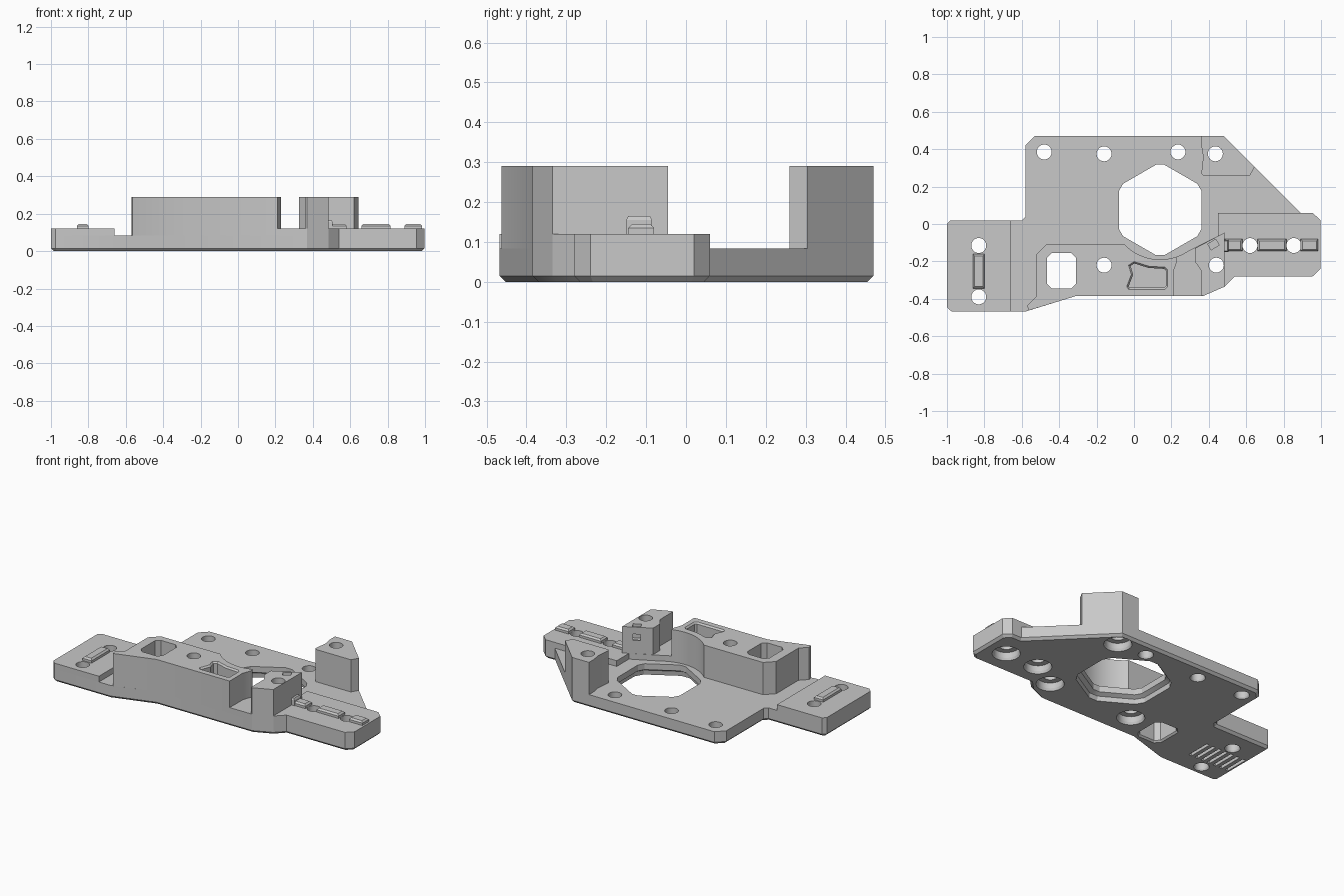
import bpy, bmesh, math
from mathutils import Vector

if "Cube" in bpy.data.objects:
    bpy.data.objects.remove(bpy.data.objects["Cube"], do_unlink=True)

grey = bpy.data.materials.new("plain_grey")
grey.use_nodes = True
tone = (0.58, 0.58, 0.58, 1)
grey.diffuse_color = tone
grey.node_tree.nodes["Principled BSDF"].inputs["Base Color"].default_value = tone


def inset(points, amount):
    """Offset a counter-clockwise outline inward by mitred corners."""
    result = []
    for i, p in enumerate(points):
        before = (p - points[i - 1]).normalized()
        after = (points[(i + 1) % len(points)] - p).normalized()
        n1, n2 = Vector((-before.y, before.x)), Vector((-after.y, after.x))
        result.append(p + (n1 + n2) * amount / max(0.3, 1 + n1.dot(n2)))
    return result


def loft(bm, outline, levels):
    """Stack inset copies of an outline at (height, inset) levels."""
    pts = [Vector(p) for p in outline]
    area = sum(pts[i - 1].cross(pts[i]) for i in range(len(pts)))
    if area < 0:
        pts.reverse()
    rings = [[bm.verts.new((p.x, p.y, z)) for p in inset(pts, d)] for z, d in levels]
    bm.faces.new(rings[0][::-1])
    bm.faces.new(rings[-1])
    for low, high in zip(rings, rings[1:]):
        for i in range(len(pts)):
            bm.faces.new((low[i - 1], low[i], high[i], high[i - 1]))


def finish(name, bm):
    mesh = bpy.data.meshes.new(name)
    bm.to_mesh(mesh)
    bm.free()
    mesh.materials.append(grey)
    obj = bpy.data.objects.new(name, mesh)
    bpy.context.collection.objects.link(obj)
    return obj


def part(name, outline, levels):
    bm = bmesh.new()
    loft(bm, outline, levels)
    return finish(name, bm)


def arc(cx, cy, r, start, end, steps):
    angles = [math.radians(start + (end - start) * i / steps) for i in range(steps + 1)]
    return [(cx + r * math.cos(a), cy + r * math.sin(a)) for a in angles]


def circle(x, y, r=0.04):
    return arc(x, y, r, 0, 345, 23)


def box(x0, x1, y0, y1, c=0.0):
    if not c:
        return [(x0, y0), (x1, y0), (x1, y1), (x0, y1)]
    return [(x0 + c, y0), (x1 - c, y0), (x1, y0 + c), (x1, y1 - c),
            (x1 - c, y1), (x0 + c, y1), (x0, y1 - c), (x0, y0 + c)]


def turned(x, y, half_w, back, front):
    """Rectangle at a point, squared to the slanted post face."""
    u, v = Vector((0.87, 0.5)), Vector((-0.5, 0.87))
    c = Vector((x, y))
    return [c - u * half_w - v * back, c + u * half_w - v * back,
            c + u * half_w + v * front, c - u * half_w + v * front]


DECK, STEP, TOP = 0.083, 0.12, 0.29
HX, HY = 0.14, 0.075

# Base plate with chamfered underside
base = part("base_plate", [
    (-1, -0.445), (-0.975, -0.468), (-0.58, -0.468), (-0.31, -0.385), (0.37, -0.385),
    (0.485, -0.335), (0.54, -0.28), (0.955, -0.28), (0.997, -0.24), (0.997, 0.02),
    (0.955, 0.06), (0.89, 0.06), (0.48, 0.47), (-0.53, 0.47), (-0.58, 0.42),
    (-0.58, 0.04), (-0.6, 0.02), (-0.98, 0.02), (-1, 0)],
    [(0, 0.015), (0.015, 0), (DECK, 0)])

# Raised pad on the right end
pad = part("right_pad", [
    (-1, -0.445), (-0.975, -0.468), (-0.66, -0.468), (-0.66, 0.02), (-0.98, 0.02), (-1, 0)],
    [(DECK, 0), (STEP, 0)])

# Tall block curving round the central opening
block = part("tall_block", [
    (-0.57, -0.435), (-0.565, -0.463), (-0.31, -0.385), (0.21, -0.385), (0.21, -0.255),
    (0.23, -0.2)] + arc(HX, HY, 0.265, 289, 224, 12) + [
    (-0.47, -0.11), (-0.525, -0.165), (-0.525, -0.39)], [(DECK, 0), (TOP, 0)])

# Left arm and the low saddle beside the tall block
arm = part("left_arm", [
    (0.21, -0.385), (0.37, -0.385), (0.485, -0.335), (0.54, -0.28), (0.955, -0.28),
    (0.997, -0.24), (0.997, 0.02), (0.955, 0.06), (0.45, 0.06), (0.45, -0.064)]
    + arc(HX, HY, 0.265, 304, 286, 4), [(DECK, 0), (STEP, 0)])

# Front and back posts
front_post = part("front_post", [
    (0.36, -0.381), (0.37, -0.385), (0.485, -0.335), (0.485, -0.045), (0.45, -0.064),
    (0.325, -0.13), (0.325, -0.2), (0.36, -0.25)], [(STEP, 0), (TOP, 0)])
back_post = part("back_post", [
    (0.36, 0.47), (0.48, 0.47), (0.645, 0.305), (0.62, 0.26), (0.37, 0.26),
    (0.36, 0.27), (0.37, 0.36), (0.36, 0.42)], [(DECK, 0), (TOP, 0)])

# Locating keys
KEY = [(STEP, 0), (0.135, 0), (0.145, 0.01)]
part("right_key", box(-0.862, -0.798, -0.345, -0.16), KEY)
for i, (x0, x1) in enumerate([(0.485, 0.58), (0.66, 0.815), (0.89, 0.985)]):
    part(f"left_key_{i + 1}", box(x0, x1, -0.145, -0.08), KEY)
part("key_ramp", box(0.48, 0.505, -0.15, -0.085), [(STEP, 0), (0.155, 0), (0.165, 0.005)])

# Cutters: screw holes, openings, pocket and underside slots
cut = bmesh.new()
for x, y in [(-0.83, -0.115), (-0.83, -0.39), (-0.48, 0.385), (-0.16, 0.375), (0.235, 0.385)]:
    loft(cut, circle(x, y), [(-0.01, -0.01), (0.01, 0), (0.4, 0)])
for x, y in [(-0.16, -0.22), (0.44, -0.22), (0.435, 0.375), (0.62, -0.115), (0.855, -0.115)]:
    loft(cut, circle(x, y), [(-0.01, -0.045), (0.015, -0.035), (0.05, -0.035), (0.05, 0), (0.4, 0)])
hexagon = []
for i in range(6):
    a = math.radians(60 * i + 30)
    for turn in (-1, 1):
        side = Vector((-math.sin(a), math.cos(a))) * 0.022 * turn
        hexagon.append(Vector((HX, HY)) + Vector((math.cos(a), math.sin(a))) * 0.242 + side)
loft(cut, hexagon, [(-0.01, -0.03), (0.03, -0.025), (0.045, 0), (0.4, 0)])
loft(cut, box(-0.465, -0.31, -0.345, -0.155, 0.025), [(-0.01, -0.02), (0.01, 0), (0.4, 0)])
loft(cut, [(-0.04, -0.335), (-0.015, -0.27), (-0.03, -0.22), (0, -0.2), (0.08, -0.225),
           (0.165, -0.23), (0.18, -0.245), (0.18, -0.335), (0.165, -0.35), (-0.03, -0.35)],
     [(0.2, 0.01), (0.28, 0.01), (0.291, 0), (0.4, 0)])
loft(cut, turned(0.425, -0.11, 0.025, 0.018, 0.018), [(0.2, 0), (0.4, 0)])
for i in range(7):
    x = -0.83 + (i - 3) * 0.045
    loft(cut, box(x - 0.01, x + 0.01, -0.33, -0.17), [(-0.01, 0), (0.02, 0)])
holes = finish("hole_cutter", cut)
tunnel = part("tunnel_cutter", turned(0.425, -0.11, 0.022, 0, 0.1), [(0.205, 0), (0.245, 0)])


def carve(obj, cutter):
    mod = obj.modifiers.new("cut", "BOOLEAN")
    mod.operation, mod.solver, mod.object = "DIFFERENCE", "EXACT", cutter
    mod.use_self = True
    bpy.context.view_layer.objects.active = obj
    bpy.ops.object.modifier_apply(modifier=mod.name)


bodies = (base, pad, block, arm, front_post, back_post)
for obj in bodies:
    carve(obj, holes)
carve(front_post, tunnel)
for cutter in (holes, tunnel):
    bpy.data.objects.remove(cutter, do_unlink=True)

# Round hole walls shade smooth while all edges stay crisp
for obj in bodies:
    bpy.ops.object.select_all(action="DESELECT")
    obj.select_set(True)
    bpy.context.view_layer.objects.active = obj
    bpy.ops.object.shade_smooth_by_angle(angle=math.radians(20))
